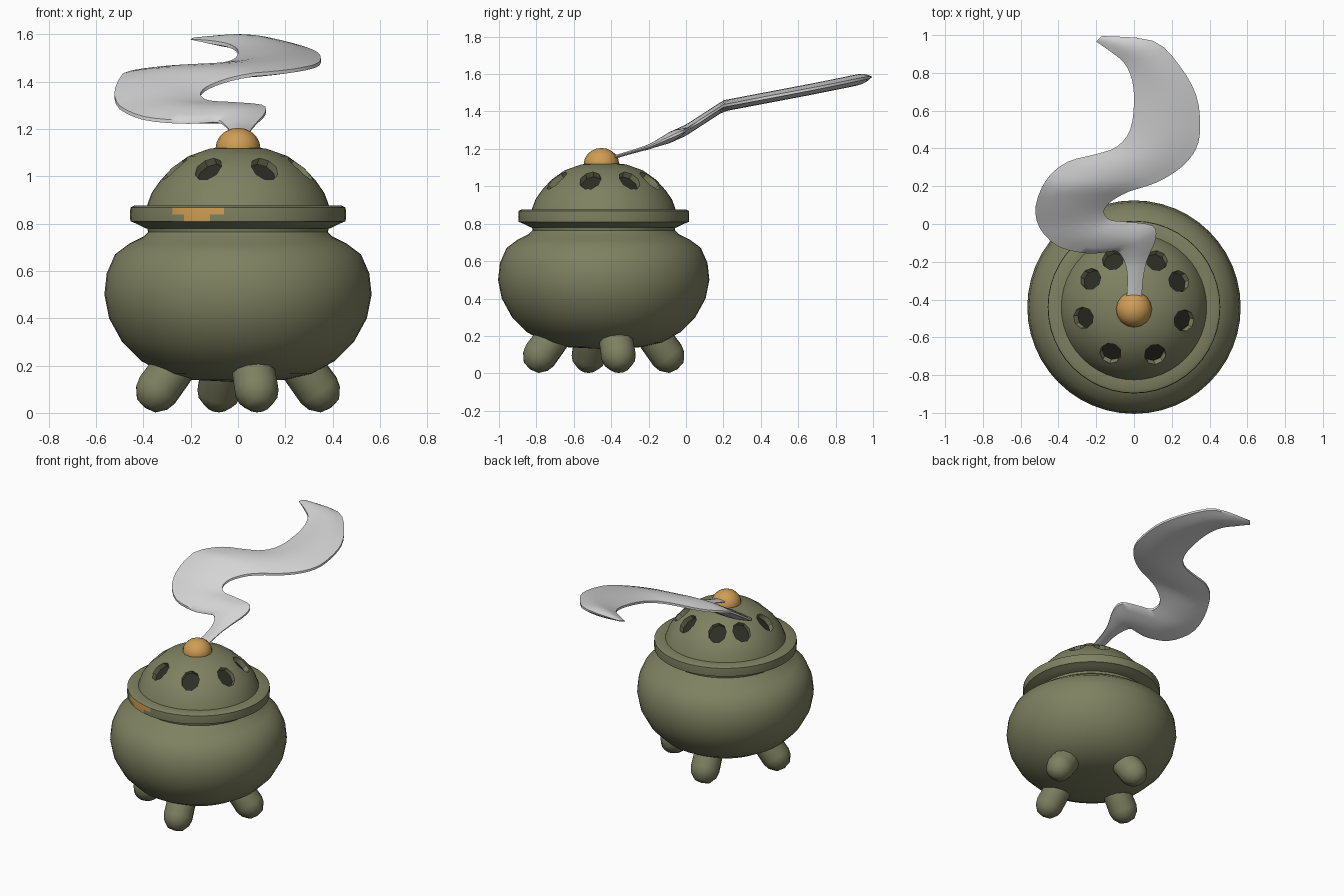
import bpy
import bmesh
from math import pi, sin, cos, radians, degrees, atan2
from mathutils import Matrix, Vector

default_cube = bpy.data.objects.get("Cube")
if default_cube:
    bpy.data.objects.remove(default_cube, do_unlink=True)

POT_Y = -0.44  # the pot stands forward of the origin, the smoke drifts back


def make_material(name, rgb):
    mat = bpy.data.materials.new(name)
    mat.use_nodes = True
    colour = (*rgb, 1.0)
    mat.diffuse_color = colour
    bsdf = next(n for n in mat.node_tree.nodes if n.type == 'BSDF_PRINCIPLED')
    bsdf.inputs["Base Color"].default_value = colour
    bsdf.inputs["Roughness"].default_value = 0.8
    return mat


olive = make_material("olive_clay", (0.21, 0.22, 0.12))
orange = make_material("warm_orange", (0.62, 0.34, 0.09))
dark = make_material("dark_interior", (0.025, 0.027, 0.018))
grey = make_material("pale_smoke", (0.66, 0.66, 0.66))


def make_object(name, bm, materials, matrix=None):
    bmesh.ops.recalc_face_normals(bm, faces=bm.faces)
    mesh = bpy.data.meshes.new(name)
    bm.to_mesh(mesh)
    bm.free()
    for mat in materials:
        mesh.materials.append(mat)
    obj = bpy.data.objects.new(name, mesh)
    if matrix:
        obj.matrix_world = matrix
    bpy.context.collection.objects.link(obj)
    return obj


def activate(obj):
    bpy.ops.object.select_all(action='DESELECT')
    obj.select_set(True)
    bpy.context.view_layer.objects.active = obj


def smooth(obj, angle=40):
    activate(obj)
    bpy.ops.object.shade_smooth_by_angle(angle=radians(angle))


def lathe(profile, steps):
    """Spin a (radius, height) profile around z into a closed solid."""
    bm = bmesh.new()
    verts = [bm.verts.new((r, 0, z)) for r, z in profile]
    edges = [bm.edges.new(pair) for pair in zip(verts, verts[1:])]
    bmesh.ops.spin(bm, geom=verts + edges, cent=(0, 0, 0), axis=(0, 0, 1),
                   angle=2 * pi, steps=steps, use_merge=True)
    bmesh.ops.remove_doubles(bm, verts=bm.verts, dist=0.0005)
    return bm


pot_place = Matrix.Translation((0, POT_Y, 0))

# Round pot with a narrow neck
body_profile = [(0, .13), (.2, .14), (.31, .165), (.41, .22), (.49, .3), (.545, .4),
                (.565, .5), (.555, .59), (.52, .67), (.46, .715), (.4, .745),
                (.38, .765), (.39, .81), (0, .81)]
smooth(make_object("pot_body", lathe(body_profile, 48), [olive], pot_place))

# Domed lid with a thick rim
lid_profile = [(0, .78), (.39, .78), (.43, .8), (.455, .81), (.457, .838), (.455, .868),
               (.44, .876), (.385, .876), (.365, .93), (.33, .98), (.28, 1.035),
               (.21, 1.085), (.12, 1.117), (0, 1.13)]
lid_bm = lathe(lid_profile, 48)

# Orange patch painted on the front of the rim
for face in lid_bm.faces:
    c = face.calc_center_median()
    turn = degrees(atan2(c.x, -c.y))
    upper = .84 < c.z < .867 and -38 < turn < -7
    lower = .81 < c.z < .84 and -31 < turn < -14
    if c.xy.length > .445 and (upper or lower):
        face.material_index = 1
lid = make_object("lid", lid_bm, [olive, orange, dark], pot_place)

# Vent holes: shallow sockets with dark floors, cut square to the dome
cutter_bm = bmesh.new()
for angle in (-15, 30, 64, 114, 147, 192, 243, 294):
    a = radians(angle)
    normal = Vector((.66 * cos(a), .66 * sin(a), .75)).normalized()
    side = Vector((-sin(a), cos(a), 0))
    slope = normal.cross(side)
    basis = Matrix((side, slope, normal)).transposed().to_4x4()
    centre = Vector((.278 * cos(a), .278 * sin(a), 1.035)) + normal * .04
    place = Matrix.Translation(centre) @ basis @ Matrix.Diagonal((.058, .07, 1, 1))
    made = bmesh.ops.create_cone(cutter_bm, cap_ends=True, segments=9, radius1=1,
                                 radius2=1, depth=.16, matrix=place)
    for face in {f for v in made["verts"] for f in v.link_faces}:
        offset = (face.calc_center_median() - centre).dot(normal)
        if offset < -.07:
            face.material_index = 2
cutter = make_object("vent_cutter", cutter_bm, [olive, orange, dark], pot_place)
cutter.hide_render = True
bpy.context.view_layer.update()

activate(lid)
cut = lid.modifiers.new("vents", 'BOOLEAN')
cut.operation = 'DIFFERENCE'
cut.solver = 'EXACT'
cut.object = cutter
bpy.ops.object.modifier_apply(modifier=cut.name)
bpy.data.objects.remove(cutter, do_unlink=True)
smooth(lid, 35)

# Knob on the lid
knob_bm = bmesh.new()
bmesh.ops.create_uvsphere(knob_bm, u_segments=16, v_segments=10, radius=1)
knob_place = Matrix.Translation((0, POT_Y - .012, 1.118)) @ Matrix.Diagonal((.095, .095, .087, 1))
smooth(make_object("lid_knob", knob_bm, [orange], knob_place))

# Four stubby splayed legs
leg_profile = [(0, -.092), (.05, -.08), (.084, -.04), (.095, 0), (.092, .16), (0, .2)]
for name, angle in (("front", -77), ("left", 13), ("back", 103), ("right", 193)):
    outward = Vector((cos(radians(angle)), sin(radians(angle)), 0))
    foot = outward * .35 + Vector((0, POT_Y, .096))
    axis = Vector((0, 0, .16)) - outward * .12
    place = Matrix.Translation(foot) @ axis.to_track_quat('Z', 'Y').to_matrix().to_4x4()
    smooth(make_object(name + "_leg", lathe(leg_profile, 12), [olive], place))

# Smoke ribbon: ribs as (left x, left y, right x, right y), from the knob to the tip
ribs = [(-.04, -.4, .04, -.4), (-.035, -.28, .05, -.28), (-.05, -.2, .07, -.19),
        (-.09, -.145, .115, -.08), (-.15, -.15, .1, -.01), (-.25, -.155, -.02, .01),
        (-.4, -.12, -.12, .02), (-.5, -.02, -.155, .05), (-.52, .1, -.155, .08),
        (-.46, .24, -.12, .12), (-.35, .33, -.03, .17), (-.2, .37, .12, .22),
        (-.09, .41, .25, .3), (-.02, .5, .33, .4), (0, .64, .35, .52),
        (-.01, .76, .33, .68), (-.05, .85, .24, .84), (-.12, .91, .1, .97),
        (-.2, .965, -.17, .995)]
rise = [(-.45, 1.14), (-.37, 1.16), (-.2, 1.21), (0, 1.3), (.2, 1.43),
        (.4, 1.468), (.7, 1.525), (1.01, 1.588)]


def height(y):
    for (y0, z0), (y1, z1) in zip(rise, rise[1:]):
        if y <= y1:
            return z0 + (z1 - z0) * (y - y0) / (y1 - y0)
    return rise[-1][1]


def catmull(points, steps):
    """Round off a chain of points of any dimension."""
    pts = [Vector(p) for p in points]
    pts = [pts[0]] + pts + [pts[-1]]
    out = []
    for a, b, c, d in zip(pts, pts[1:], pts[2:], pts[3:]):
        for i in range(steps):
            t = i / steps
            out.append(b + (c - a) * (t / 2) + (a * 2 - b * 5 + c * 4 - d) * (t * t / 2)
                       + (b * 3 - a - c * 3 + d) * (t ** 3 / 2))
    return out + [pts[-1]]


smoke_bm = bmesh.new()
ACROSS = 6
loop = [(i / ACROSS, 1) for i in range(ACROSS + 1)]
loop += [(i / ACROSS, -1) for i in range(ACROSS, -1, -1)]
rings = []
for rib in catmull(ribs, 3):
    left, right = Vector(rib[:2]), Vector(rib[2:])
    thick = min(.03, (right - left).length * .12)
    ring = []
    for t, sign in loop:
        p = left.lerp(right, t)
        z = height(p.y) + sign * thick * (.25 + .75 * sin(pi * t))
        ring.append(smoke_bm.verts.new((p.x, p.y, z)))
    rings.append(ring)
for r0, r1 in zip(rings, rings[1:]):
    for i in range(len(loop)):
        j = (i + 1) % len(loop)
        smoke_bm.faces.new((r0[i], r0[j], r1[j], r1[i]))
for end in (rings[0], rings[-1]):
    smoke_bm.faces.new(end)
smooth(make_object("smoke_ribbon", smoke_bm, [grey]), 50)
